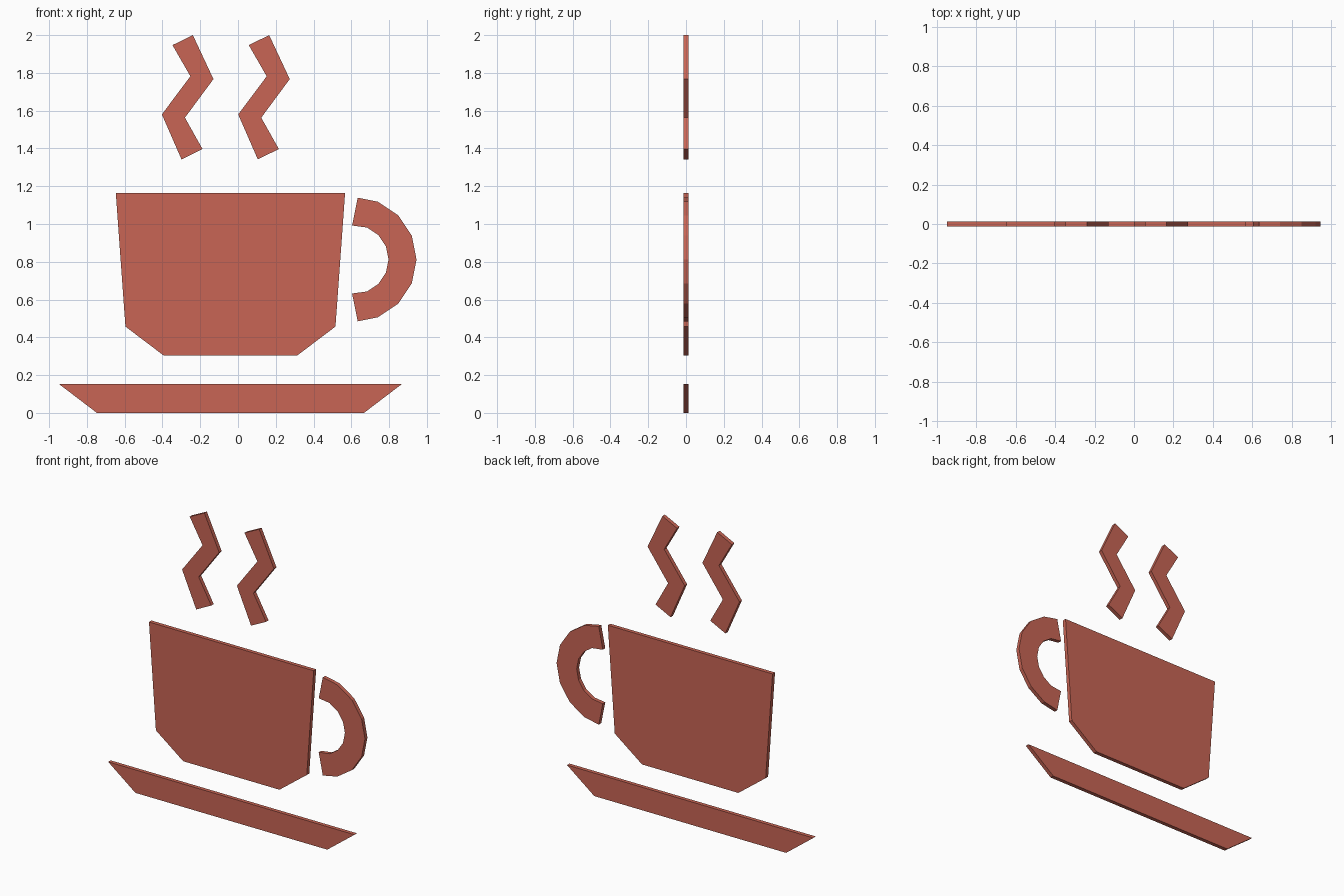
import bpy, bmesh, math

if "Cube" in bpy.data.objects:
    bpy.data.objects.remove(bpy.data.objects["Cube"])

THICK = 0.026

mat = bpy.data.materials.new("terracotta")
mat.diffuse_color = (0.58, 0.13, 0.09, 1)
mat.use_nodes = True
mat.node_tree.nodes["Principled BSDF"].inputs["Base Color"].default_value = mat.diffuse_color


def plate(name, outline):
    """Flat plate cut from an x-z outline, centred on y = 0."""
    bm = bmesh.new()
    face = bm.faces.new([bm.verts.new((x, -THICK / 2, z)) for x, z in outline])
    geom = bmesh.ops.extrude_face_region(bm, geom=[face])["geom"]
    moved = [g for g in geom if isinstance(g, bmesh.types.BMVert)]
    bmesh.ops.translate(bm, verts=moved, vec=(0, THICK, 0))
    bmesh.ops.recalc_face_normals(bm, faces=bm.faces)
    mesh = bpy.data.meshes.new(name)
    bm.to_mesh(mesh)
    bm.free()
    mesh.materials.append(mat)
    obj = bpy.data.objects.new(name, mesh)
    bpy.context.collection.objects.link(obj)
    return obj


def symmetric(half, cx):
    """Mirror the right half of an outline about x = cx."""
    return [(cx + x, z) for x, z in half] + [(cx - x, z) for x, z in reversed(half)]


# Cup body and saucer share one centre line
CX = -0.04
plate("cup_body", symmetric([(0.355, 0.305), (0.556, 0.457), (0.607, 1.165)], CX))
plate("saucer", symmetric([(0.707, 0.0), (0.908, 0.153)], CX))

# Handle: half ring with angled ends
HX, HZ = 0.614, 0.812


def arc(r):
    return [(HX + r * math.cos(math.radians(22.5 * i)),
             HZ + r * math.sin(math.radians(22.5 * i))) for i in range(-3, 4)]


outer = [(0.634, HZ - 0.327)] + arc(0.331) + [(0.634, HZ + 0.327)]
inner = [(0.604, HZ - 0.180)] + arc(0.183) + [(0.604, HZ + 0.180)]
plate("handle", outer + inner[::-1])

# Two zigzag steam wisps
steam = [(-0.239, 2.0), (-0.13, 1.767), (-0.281, 1.563), (-0.188, 1.397),
         (-0.299, 1.342), (-0.403, 1.58), (-0.252, 1.782), (-0.347, 1.947)]
for side, dx in (("left", 0.0), ("right", 0.404)):
    plate("steam_" + side, [(x + dx, z) for x, z in steam])
